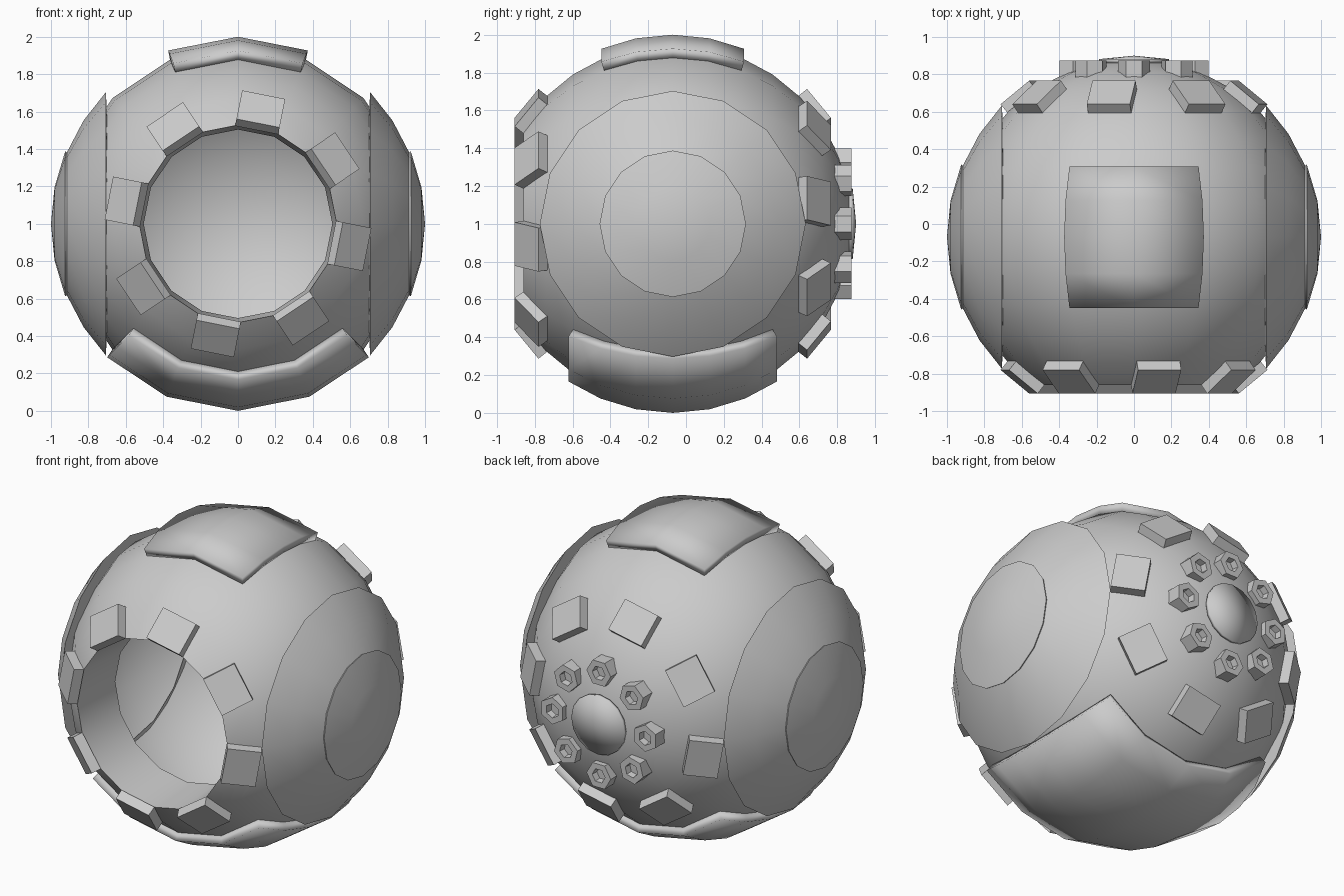
import bpy, bmesh
from math import radians, sin, cos, pi, atan2
from mathutils import Matrix, Vector

if "Cube" in bpy.data.objects:
    bpy.data.objects.remove(bpy.data.objects["Cube"])

R = 0.95                               # shell radius
CENTRE = Vector((0, -0.07, 1.0))
Rot = lambda deg, axis: Matrix.Rotation(radians(deg), 4, axis)


def finish(bm, name, smooth=True, thickness=0):
    me = bpy.data.meshes.new(name)
    bm.to_mesh(me)
    bm.free()
    ob = bpy.data.objects.new(name, me)
    bpy.context.collection.objects.link(ob)
    ob.location = CENTRE
    if thickness:
        mod = ob.modifiers.new("thickness", 'SOLIDIFY')
        mod.thickness = thickness
        mod.offset = 1
    if smooth:
        bpy.ops.object.select_all(action='DESELECT')
        ob.select_set(True)
        bpy.context.view_layer.objects.active = ob
        bpy.ops.object.shade_smooth_by_angle(angle=radians(30))
    return ob


def ball():
    # low-poly sphere with its poles on the y axis
    bm = bmesh.new()
    bmesh.ops.create_uvsphere(bm, u_segments=16, v_segments=16, radius=R)
    bmesh.ops.rotate(bm, verts=bm.verts, cent=(0, 0, 0), matrix=Rot(90, 'X'))
    return bm


def plate(name, keep, thickness):
    # raised patch made from the sphere faces that pass the test
    bm = ball()
    drop = [f for f in bm.faces if not keep(f.calc_center_median())]
    bmesh.ops.delete(bm, geom=drop, context='FACES')
    finish(bm, name, True, thickness)


def lathe(profile, n, matrix, name, smooth, phase=0):
    # revolve (radius, height) points around z, then place
    bm = bmesh.new()
    rings = []
    for r, h in profile:
        if r == 0:
            rings.append([bm.verts.new((0, 0, h))] * n)
        else:
            rings.append([bm.verts.new((r * cos(2 * pi * i / n + phase),
                                        r * sin(2 * pi * i / n + phase), h)) for i in range(n)])
    for a, b in zip(rings, rings[1:]):
        for i in range(n):
            j = (i + 1) % n
            quad = [a[i], a[j], b[j]] + ([b[i]] if b[i] is not b[j] else [])
            bm.faces.new(quad)
    bm.transform(matrix)
    finish(bm, name, smooth)


# Hollow shell with a round front opening and an inward wall
bm = ball()
bmesh.ops.delete(bm, geom=[v for v in bm.verts if v.co.y < -0.81], context='VERTS')
rim = [e for e in bm.edges if e.is_boundary]
new = bmesh.ops.extrude_edge_only(bm, edges=rim)['geom']
for v in [g for g in new if isinstance(g, bmesh.types.BMVert)]:
    v.co = Vector((v.co.x * 0.955, v.co.y + 0.35, v.co.z * 0.955))
finish(bm, "shell")

# Raised plates on top, underneath and at the back
plate("top_plate", lambda c: c.z > 0 and abs(c.x) < 0.3 and abs(c.y) < 0.37, 0.05)
plate("bottom_plate", lambda c: abs(atan2(c.x, -c.z)) < pi / 4 and abs(c.y) < 0.527, 0.05)
plate("back_disc", lambda c: c.y > 0.92, 0.02)

# Side caps: outer ring with a slightly raised central disc
cap = [(0.60, 0.70), (0.703, 0.707), (0.552, 0.826), (0.382, 0.915),
       (0.387, 0.924), (0.195, 0.981), (0, 1.0)]
for side, deg in (("right", 90), ("left", -90)):
    lathe(cap, 16, Rot(deg, 'Y'), side + "_cap", True)

# Blocks around the front opening and the back
for end, turn in (("front", 0), ("back", 180)):
    for k in range(8):
        bm = bmesh.new()
        bmesh.ops.create_cube(bm, size=1)
        bm.transform(Rot(turn, 'Z') @ Rot(11.25 + 45 * k, 'Y') @ Rot(51, 'X')
                     @ Matrix.Translation((0, 0, 0.965))
                     @ Matrix.Diagonal((0.235, 0.2, 0.06, 1)))
        finish(bm, f"{end}_block_{k + 1}", False)

# Ring of hexagonal nuts on the back, flats facing outwards
nut = [(0.085, 0.83), (0.085, 0.945), (0.045, 0.945), (0.04, 0.905), (0, 0.905)]
for k in range(8):
    m = Rot(45 * k, 'Y') @ Matrix.Translation((0.325, 0, 0)) @ Rot(-90, 'X')
    lathe(nut, 6, m, f"back_nut_{k + 1}", False, pi / 6)
